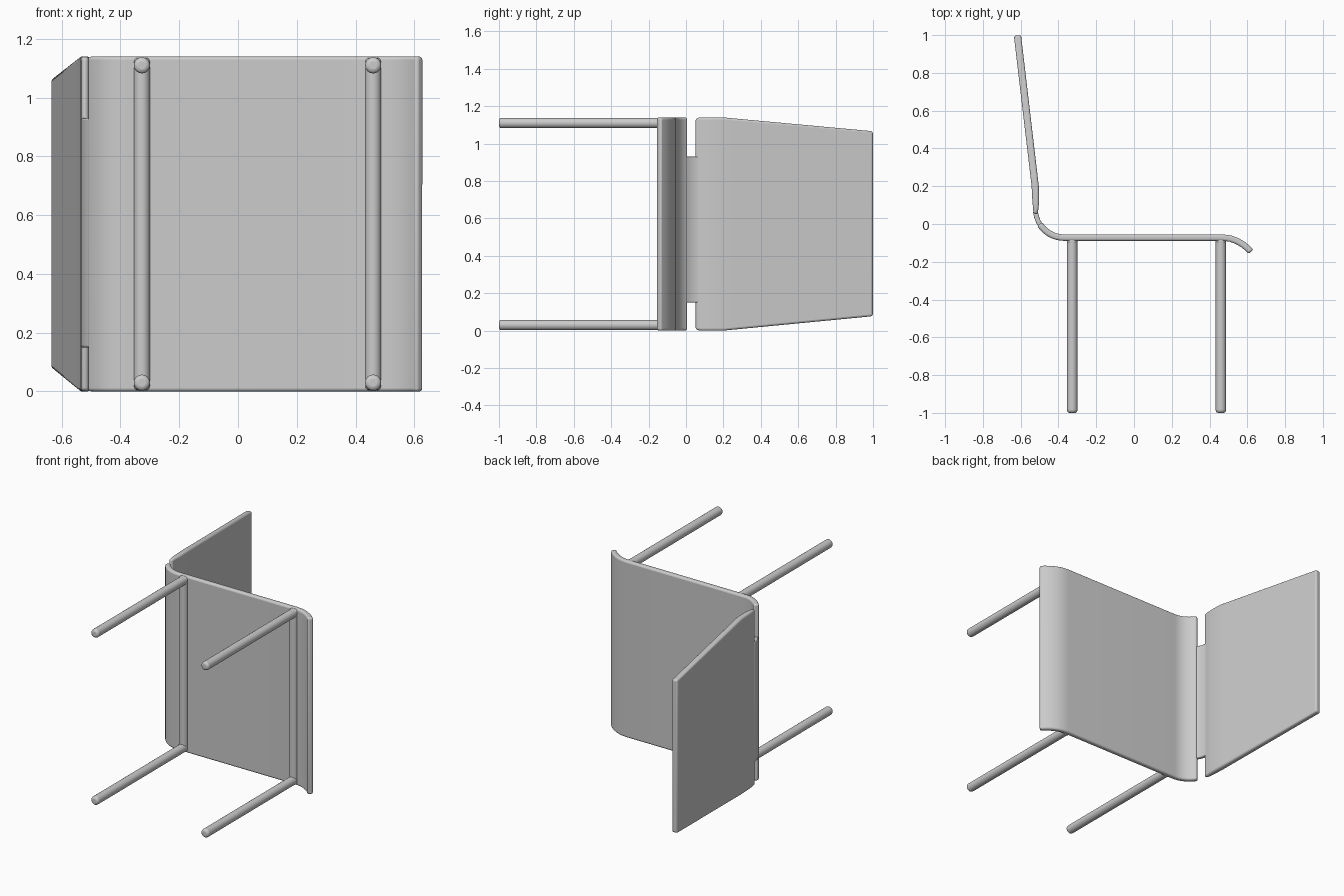
import bpy, bmesh, math
from mathutils import Vector

if "Cube" in bpy.data.objects:
    bpy.data.objects.remove(bpy.data.objects["Cube"])

grey = bpy.data.materials.new("light grey")
grey.diffuse_color = (0.6, 0.6, 0.6, 1)
grey.use_nodes = True
grey.node_tree.nodes["Principled BSDF"].inputs["Base Color"].default_value = grey.diffuse_color
WIDTH = 1.14


def finish(name, bm, bevel):
    bmesh.ops.recalc_face_normals(bm, faces=bm.faces)
    mesh = bpy.data.meshes.new(name)
    bm.to_mesh(mesh)
    bm.free()
    mesh.materials.append(grey)
    ob = bpy.data.objects.new(name, mesh)
    bpy.context.collection.objects.link(ob)
    mod = ob.modifiers.new("rounded edges", "BEVEL")
    mod.width, mod.segments = bevel, 3
    mod.limit_method, mod.angle_limit = "ANGLE", math.radians(40)
    bpy.context.view_layer.objects.active = ob
    ob.select_set(True)
    bpy.ops.object.shade_smooth_by_angle(angle=math.radians(40))
    ob.select_set(False)
    return ob


def sheet(name, stations, bevel=0.011):
    """Bent panel; each station is (x, y, thickness, z low, z high)."""
    bm = bmesh.new()
    pts = [Vector(s[:2]) for s in stations]
    rings = []
    for i, (x, y, t, lo, hi) in enumerate(stations):
        d = (pts[min(i + 1, len(pts) - 1)] - pts[max(i - 1, 0)]).normalized()
        n = Vector((-d.y, d.x)) * t / 2
        rings.append([bm.verts.new((x + s * n.x, y + s * n.y, z))
                      for s, z in ((1, lo), (1, hi), (-1, hi), (-1, lo))])
    for a, b in zip(rings, rings[1:]):
        for k in range(4):
            bm.faces.new((a[k], a[(k + 1) % 4], b[(k + 1) % 4], b[k]))
    bm.faces.new(rings[0])
    bm.faces.new(rings[-1])
    return finish(name, bm, bevel)


def rod(name, start, end, radius=0.0275):
    start, end = Vector(start), Vector(end)
    bm = bmesh.new()
    bmesh.ops.create_cone(bm, cap_ends=True, segments=24, radius1=radius,
                          radius2=radius, depth=(end - start).length)
    rot = (end - start).to_track_quat("Z", "Y").to_matrix()
    bmesh.ops.rotate(bm, matrix=rot, verts=bm.verts)
    bmesh.ops.translate(bm, vec=(start + end) / 2, verts=bm.verts)
    return finish(name, bm, 0.014)


def bend(angle):
    """Point on the arc joining seat and backrest."""
    a = math.radians(angle)
    return -0.37 + 0.152 * math.cos(a), 0.08 + 0.152 * math.sin(a)


# Seat with curved front lip and upturned rear
line = [(0.62, -0.147), (0.6, -0.127), (0.575, -0.107), (0.545, -0.09),
        (0.51, -0.077), (0.47, -0.072)]
line += [bend(270 - 58.5 * i / 9) for i in range(10)]
sheet("seat", [(x, y, 0.034, 0, WIDTH) for x, y in line])

# Narrow neck between seat and backrest
neck = [bend(220 - 6 * i) for i in range(7)]
sheet("neck", [(x, y, 0.026, 0.15, 0.93) for x, y in neck], 0.006)

# Tapering backrest
sheet("backrest", [(-0.521, 0.052, 0.022, 0.004, 1.136),
                   (-0.520, 0.08, 0.028, 0, WIDTH),
                   (-0.520, 0.12, 0.036, 0, WIDTH),
                   (-0.523, 0.20, 0.038, 0, WIDTH),
                   (-0.530, 0.26, 0.038, 0.006, 1.134),
                   (-0.617, 0.998, 0.038, 0.077, 1.066)])

# Legs and the cross rods under the seat
LOW, HIGH = 0.03, 1.11
for label, x in (("rear", -0.327), ("front", 0.46)):
    rod(label + "_cross_rod", (x, -0.084, 0.004), (x, -0.084, 1.136))
    for side, z in (("left", LOW), ("right", HIGH)):
        rod(label + "_" + side + "_leg", (x, -1, z), (x, -0.062, z))
